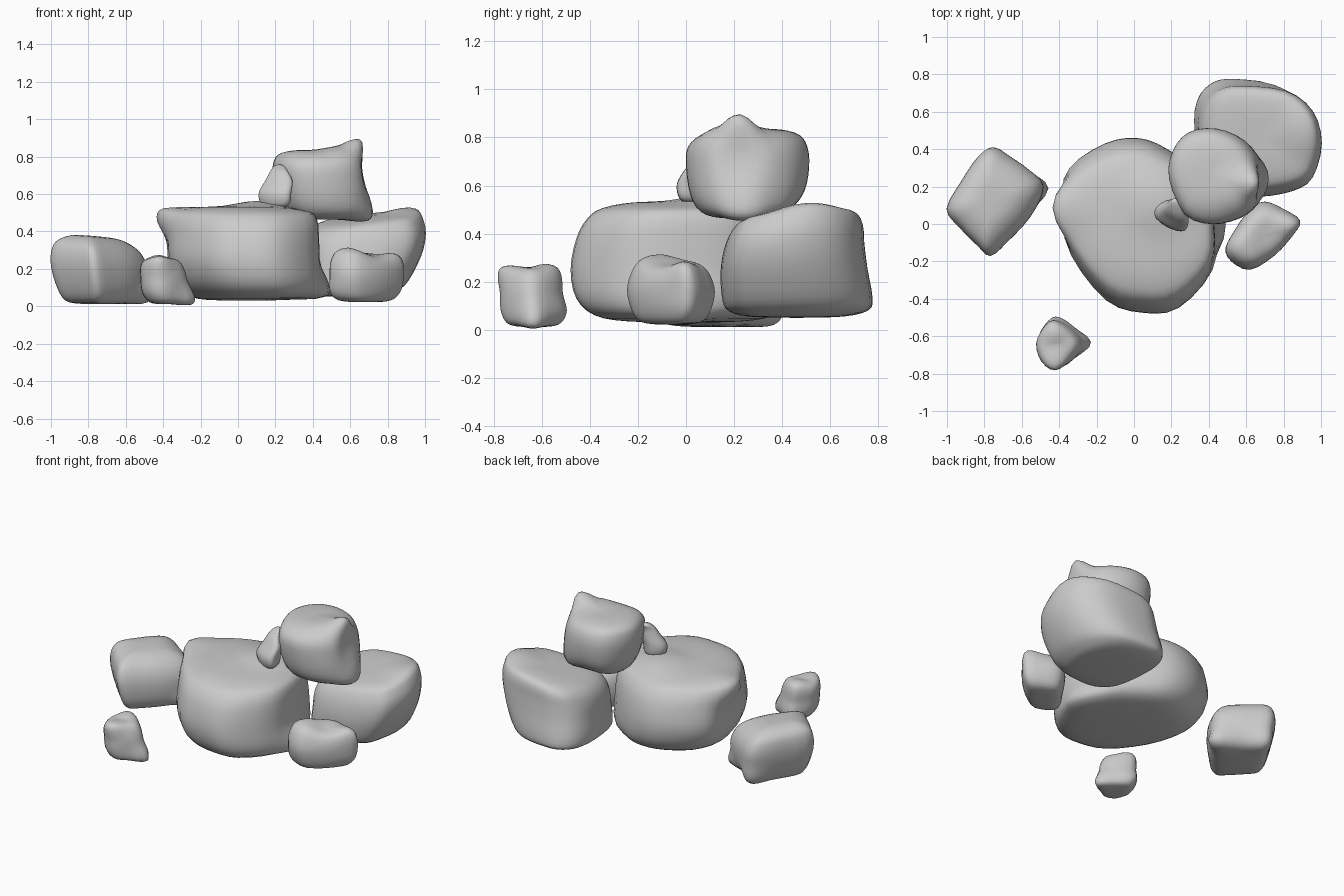
import bpy, bmesh
from mathutils import Vector


def spline(pts, steps, closed):
    """Catmull-Rom samples through a list of points."""
    p = [Vector(q) for q in pts]
    n = len(p)
    get = (lambda i: p[i % n]) if closed else (lambda i: p[max(0, min(n - 1, i))])
    out = []
    for i in range(n if closed else n - 1):
        a, b, c, d = get(i - 1), get(i), get(i + 1), get(i + 2)
        for k in range(steps):
            t = k / steps
            out.append(0.5 * (2 * b + (c - a) * t + (2 * a - 5 * b + 4 * c - d) * t * t
                              + (3 * b - a - 3 * c + d) * t ** 3))
    if not closed:
        out.append(p[-1])
    return out


def rock(name, centre, outline, rings, tilt=(0, 0), bumps=()):
    """Rounded boulder: plan outline lofted through rings (z, sx, sy, dx, dy),
    top tilted by slope, then pulled locally by bumps (point, offset, radius)."""
    c = Vector(centre)
    plan = [q - c for q in spline(outline, 3, True)]
    z0, z1 = rings[0][0], rings[-1][0]
    prof = zip(spline([r[:3] for r in rings], 3, False),
               spline([r[3:] for r in rings], 3, False))
    bm = bmesh.new()
    loops = []
    for (z, sx, sy), d in prof:
        f = max(0, (z - z0) / (z1 - z0))
        loop = []
        for q in plan:
            x, y = q.x * max(0, sx) + d.x, q.y * max(0, sy) + d.y
            v = Vector((x + c.x, y + c.y, z + f * (tilt[0] * x + tilt[1] * y)))
            move = Vector((0, 0, 0))
            for pt, off, rad in bumps:
                w = max(0, 1 - ((v - Vector(pt)).length / rad) ** 2)
                move += Vector(off) * w * w
            loop.append(bm.verts.new(v + move))
        loops.append(loop)
    n = len(plan)
    for a, b in zip(loops, loops[1:]):
        for i in range(n):
            j = (i + 1) % n
            bm.faces.new((a[i], a[j], b[j], b[i]))
    bmesh.ops.remove_doubles(bm, verts=bm.verts, dist=0.0005)
    bmesh.ops.recalc_face_normals(bm, faces=bm.faces)
    for f in bm.faces:
        f.smooth = True
    me = bpy.data.meshes.new(name)
    bm.to_mesh(me)
    bm.free()
    bpy.context.collection.objects.link(bpy.data.objects.new(name, me))


# Large central boulder
rock("large_boulder", (0, 0),
     [(-.42, .10), (-.35, .30), (-.16, .43), (.02, .46), (.18, .40), (.37, .25),
      (.44, 0), (.42, -.25), (.24, -.45), (.05, -.475), (-.15, -.41), (-.34, -.17)],
     [(.03, 0, 0, .04, 0), (.035, .5, .5, .04, 0), (.06, .79, .79, .06, 0),
      (.13, .93, .95, .03, 0), (.25, .98, 1, 0, 0), (.38, .97, .95, 0, 0),
      (.46, .95, .86, 0, 0), (.505, .86, .73, 0, 0), (.53, .5, .45, 0, 0), (.535, 0, 0, 0, 0)],
     bumps=[((-.40, .08, .50), (-.04, 0, .02), .2), ((-.41, .08, .27), (.05, 0, 0), .2),
            ((.44, 0, .06), (.06, 0, -.01), .2), ((.12, .12, .54), (0, 0, .03), .25)])

# Back right boulder
rock("back_boulder", (.65, .46),
     [(.32, .48), (.35, .66), (.42, .75), (.54, .78), (.80, .75), (.95, .63),
      (1.0, .44), (.95, .24), (.85, .17), (.68, .14), (.50, .15), (.37, .25)],
     [(.05, 0, 0, -.04, 0), (.055, .5, .6, -.04, 0), (.08, .75, .9, -.06, .01),
      (.13, .86, .97, -.04, .005), (.25, .94, .95, .0, -.01), (.35, .97, .91, .015, -.01),
      (.42, .91, .86, .02, 0), (.46, .78, .75, .03, .005), (.475, .48, .45, .03, .01),
      (.475, 0, 0, .03, .01)],
     tilt=(.12, .1),
     bumps=[((.34, .65, .2), (-.02, 0, 0), .2), ((.93, .5, .48), (0, 0, .025), .2)])

# Boulder resting on top, with a pointed corner
rock("top_boulder", (.45, .26),
     [(.19, .24), (.21, .39), (.30, .49), (.45, .51), (.60, .45), (.69, .33),
      (.70, .20), (.67, .10), (.58, .03), (.43, 0), (.28, .05)],
     [(.465, 0, 0, .03, 0), (.465, .5, .45, .04, 0), (.49, .8, .76, .03, 0),
      (.56, .93, .93, .01, 0), (.68, .96, 1, -.01, 0), (.76, .92, .97, -.02, 0),
      (.81, .78, .8, -.03, .01), (.833, .48, .48, -.03, .01), (.837, 0, 0, -.03, .01)],
     bumps=[((.62, .22, .81), (.03, 0, .055), .11), ((.60, .18, .82), (.01, 0, .03), .22),
            ((.69, .24, .49), (.03, 0, -.02), .16),
            ((.66, .22, .71), (-.02, 0, 0), .13), ((.45, .47, .5), (0, 0, .03), .2)])

# Thin pebble leaning on the top boulder
rock("leaning_pebble", (.2, .04),
     [(.12, .09), (.19, .13), (.26, .09), (.285, .01), (.27, -.035), (.20, -.025), (.12, .03)],
     [(.525, 0, 0, 0, 0), (.53, .6, .6, 0, 0), (.555, .93, .93, 0, 0), (.61, 1, 1, 0, 0),
      (.67, .85, .8, .02, .02), (.72, .55, .55, .02, .04), (.75, .3, .3, .02, .07),
      (.76, 0, 0, .02, .08)])

# Small right stone
rock("right_stone", (.68, -.06),
     [(.49, -.13), (.54, -.03), (.62, .08), (.70, .12), (.80, .08), (.885, .02),
      (.85, -.06), (.75, -.17), (.62, -.245), (.52, -.20)],
     [(.022, 0, 0, 0, 0), (.024, .45, .45, 0, 0), (.04, .75, .75, 0, 0),
      (.09, .94, .92, 0, 0), (.16, 1, 1, 0, 0), (.22, .97, .92, 0, 0),
      (.265, .82, .75, 0, 0), (.288, .5, .45, 0, 0), (.292, 0, 0, 0, 0)],
     tilt=(-.06, -.03),
     bumps=[((.57, -.13, .28), (0, 0, .02), .18), ((.72, -.1, .28), (0, 0, -.02), .14),
            ((.85, .02, .25), (.01, 0, .02), .12), ((.53, -.15, .05), (-.02, 0, 0), .12)])

# Left blocky stone
rock("left_stone", (-.75, .12),
     [(-1.0, .08), (-.92, .23), (-.83, .36), (-.75, .41), (-.66, .36), (-.56, .29),
      (-.48, .20), (-.55, .04), (-.68, -.10), (-.765, -.17), (-.83, -.12), (-.93, -.02)],
     [(.012, 0, 0, .01, 0), (.014, .45, .45, .01, 0), (.03, .73, .75, .01, 0),
      (.09, .9, .92, .01, 0), (.19, .99, 1, 0, 0), (.27, .96, .97, -.01, 0),
      (.33, .81, .82, -.02, 0), (.368, .48, .48, -.02, 0), (.374, 0, 0, -.02, 0)],
     tilt=(-.09, 0),
     bumps=[((-.54, .19, .05), (.06, 0, -.01), .12), ((-.75, .36, .04), (0, .03, -.01), .14)])

# Small front stone
rock("front_stone", (-.39, -.63),
     [(-.52, -.63), (-.48, -.54), (-.42, -.495), (-.33, -.54), (-.265, -.63),
      (-.32, -.72), (-.41, -.77), (-.49, -.73)],
     [(.012, 0, 0, .01, 0), (.014, .5, .5, .01, 0), (.03, .8, .83, .01, 0),
      (.08, .96, 1, .0, 0), (.15, .97, .95, -.005, -.01), (.21, .9, .92, -.015, -.01),
      (.245, .72, .78, -.02, -.01), (.257, .4, .4, -.02, -.01), (.257, 0, 0, -.02, -.01)],
     bumps=[((-.27, -.64, .04), (.045, 0, -.015), .11), ((-.43, -.57, .25), (0, 0, .018), .1),
            ((-.42, -.74, .24), (0, -.02, .015), .1)])
